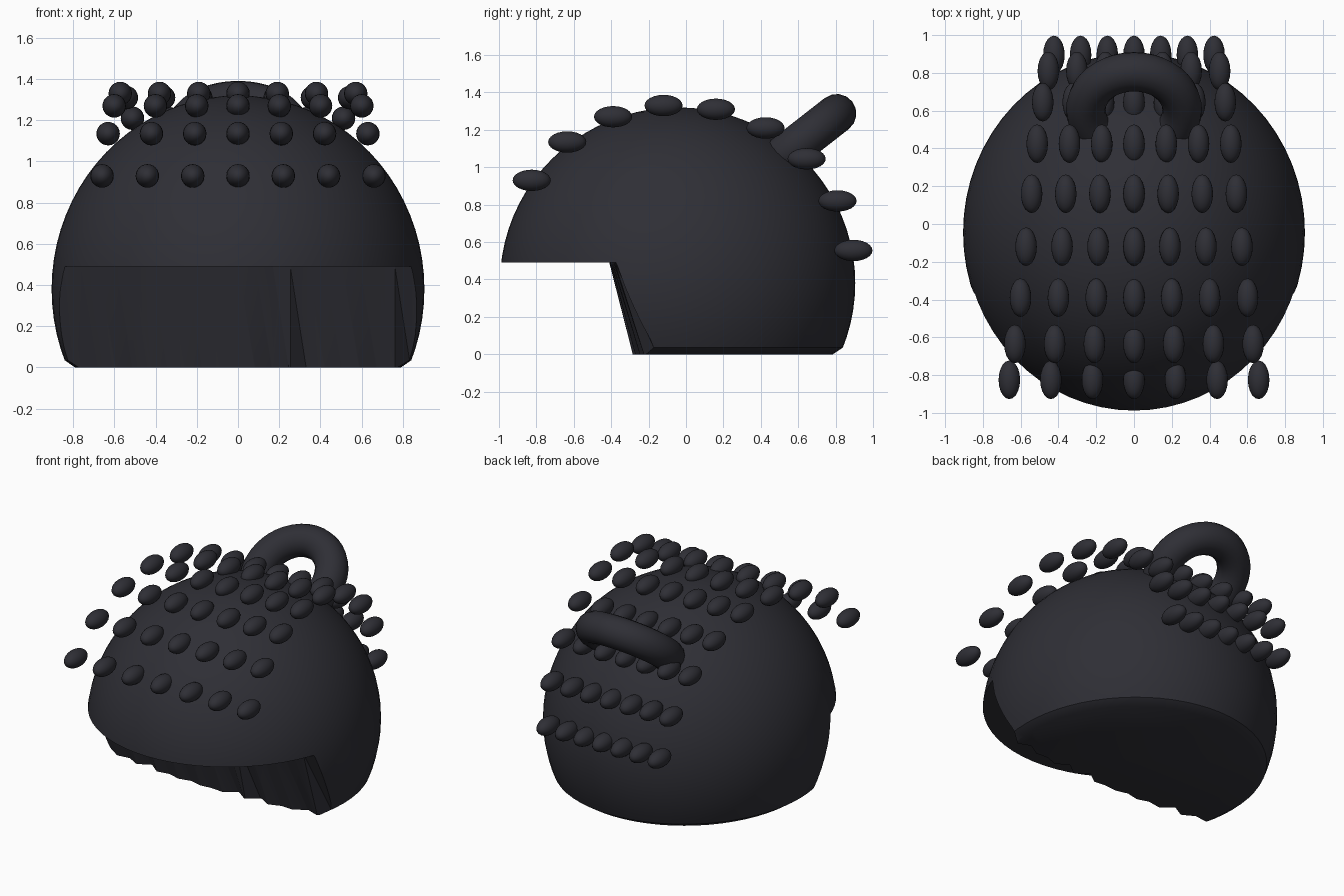
import bpy, bmesh, math, random
from mathutils import Matrix, Vector

random.seed(4)
cube = bpy.data.objects.get("Cube")
if cube:
    bpy.data.objects.remove(cube, do_unlink=True)

# One charcoal hair colour
hair = bpy.data.materials.new("charcoal_hair")
hair.use_nodes = True
colour = (0.028, 0.028, 0.036, 1)
hair.diffuse_color = colour
bsdf = hair.node_tree.nodes["Principled BSDF"]
bsdf.inputs["Base Color"].default_value = colour
bsdf.inputs["Roughness"].default_value = 0.6


def make_object(name, bm):
    bmesh.ops.recalc_face_normals(bm, faces=bm.faces)
    mesh = bpy.data.meshes.new(name)
    bm.to_mesh(mesh)
    bm.free()
    mesh.materials.append(hair)
    obj = bpy.data.objects.new(name, mesh)
    bpy.context.collection.objects.link(obj)
    return obj


def select_only(obj):
    bpy.ops.object.select_all(action='DESELECT')
    obj.select_set(True)
    bpy.context.view_layer.objects.active = obj


def smooth(obj, angle=35):
    select_only(obj)
    bpy.ops.object.shade_smooth_by_angle(angle=math.radians(angle))


# Hair cap: ellipsoid cut flat below, with a narrow chamfer at the hem
bm = bmesh.new()
bmesh.ops.create_uvsphere(bm, u_segments=64, v_segments=40, radius=1)
bmesh.ops.transform(bm, verts=bm.verts, matrix=Matrix.Translation((0, -0.045, 0.38))
                    @ Matrix.Diagonal((0.905, 0.95, 0.94, 1)))
cut = bmesh.ops.bisect_plane(bm, geom=bm.verts[:] + bm.edges[:] + bm.faces[:],
                             plane_co=(0, 0, 0.035), plane_no=(0, 0, -1), clear_outer=True)
rim = [e for e in cut["geom_cut"] if isinstance(e, bmesh.types.BMEdge)]
hem = bmesh.ops.extrude_edge_only(bm, edges=rim)["geom"]
for v in (g for g in hem if isinstance(g, bmesh.types.BMVert)):
    v.co = Vector((v.co.x * 0.94, (v.co.y + 0.045) * 0.94 - 0.045, 0))
bmesh.ops.holes_fill(bm, edges=[e for e in bm.edges if e.is_boundary], sides=0)
cap = make_object("hair_cap", bm)

# Face opening cutter: its back wall ends in ragged strand tips
bm = bmesh.new()
outline_top, outline_low = [], []
count = 26
for i in range(count + 1):
    x = -1.1 + 2.2 * i / count
    jag = random.uniform(0, 0.06) * (1 if i % 2 else -0.2)
    y_top = -0.41 + 0.05 * x * x
    y_low = -0.27 + 0.12 * x * x + jag
    outline_top.append((x, y_top, 0.49))
    outline_low.append((x, y_low, -0.05))
for ring in (outline_top, outline_low):
    z = ring[0][2]
    ring += [(1.1, -1.4, z), (-1.1, -1.4, z)]
top = [bm.verts.new(p) for p in outline_top]
low = [bm.verts.new(p) for p in outline_low]
bm.faces.new(top)
bm.faces.new(low[::-1])
for i in range(len(top)):
    j = (i + 1) % len(top)
    bm.faces.new((top[i], low[i], low[j]))
    bm.faces.new((top[i], low[j], top[j]))
cutter = make_object("face_opening_cutter", bm)
cutter.hide_render = True

select_only(cap)
boolean = cap.modifiers.new("face_opening", 'BOOLEAN')
boolean.operation = 'DIFFERENCE'
boolean.solver = 'EXACT'
boolean.object = cutter
bpy.ops.object.modifier_apply(modifier=boolean.name)
bpy.data.objects.remove(cutter, do_unlink=True)
smooth(cap)

# Rows of oval curls over the crown: (y, z) of each row, narrowing to the back
rows = [(-0.825, 0.93), (-0.635, 1.135), (-0.39, 1.27), (-0.12, 1.33), (0.16, 1.31),
        (0.425, 1.21), (0.645, 1.045), (0.81, 0.82), (0.895, 0.555)]
for r, (y, z) in enumerate(rows):
    half_width = 0.66 - 0.0295 * r
    bm = bmesh.new()
    for c in range(-3, 4):
        place = (Matrix.Translation((half_width * c / 3, y, z))
                 @ Matrix.Diagonal((0.057, 0.102, 0.057, 1)))
        bmesh.ops.create_uvsphere(bm, u_segments=20, v_segments=12, radius=1, matrix=place)
    smooth(make_object(f"curl_row_{r + 1}", bm), 60)

# Hair loop: tilted ring sunk into the back of the crown
bpy.ops.mesh.primitive_torus_add(major_radius=0.255, minor_radius=0.105,
                                 major_segments=40, minor_segments=16,
                                 location=(0, 0.605, 1.13),
                                 rotation=(math.radians(38), 0, 0))
loop = bpy.context.object
loop.name = "hair_loop"
loop.data.materials.append(hair)
smooth(loop, 60)
